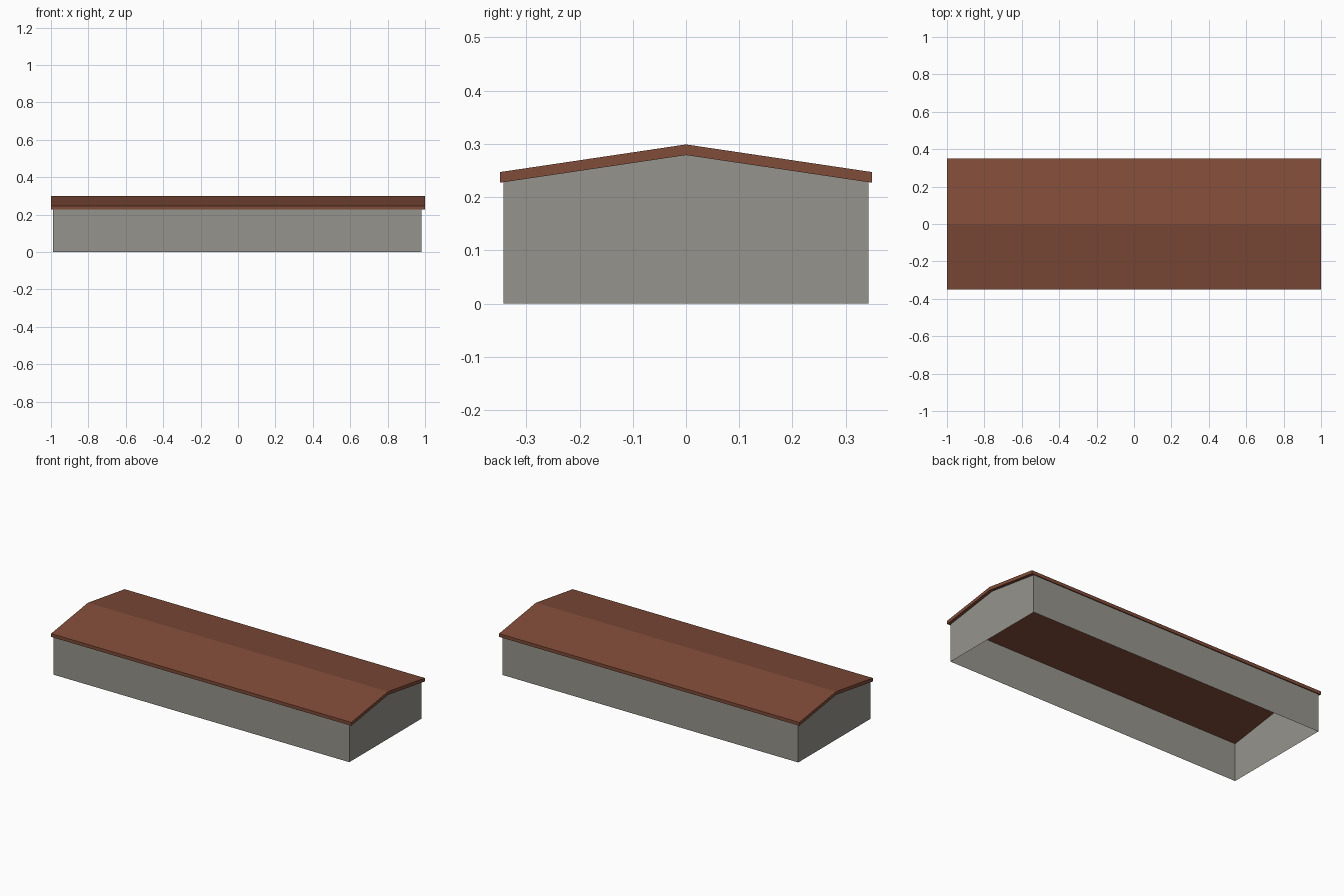
import bpy
import bmesh

if "Cube" in bpy.data.objects:
    bpy.data.objects.remove(bpy.data.objects["Cube"])


def material(name, rgb):
    mat = bpy.data.materials.new(name)
    mat.diffuse_color = (*rgb, 1.0)
    mat.use_nodes = True
    mat.node_tree.nodes["Principled BSDF"].inputs["Base Color"].default_value = mat.diffuse_color
    return mat


def extrude_profile(name, profile, x0, x1, mat, open_bottom=False):
    """Sweep a closed (y, z) profile along x, optionally leaving the base open."""
    bm = bmesh.new()
    a = [bm.verts.new((x0, y, z)) for y, z in profile]
    b = [bm.verts.new((x1, y, z)) for y, z in profile]
    n = len(profile)
    bm.faces.new(a)
    bm.faces.new(b[::-1])
    for i in range(n):
        j = (i + 1) % n
        bm.faces.new((a[i], b[i], b[j], a[j]))
    bmesh.ops.recalc_face_normals(bm, faces=bm.faces)
    if open_bottom:
        # keep only upright faces: no floor, no ceiling
        flat = [f for f in bm.faces if abs(f.normal.z) > 0.5]
        bmesh.ops.delete(bm, geom=flat, context='FACES')
    mesh = bpy.data.meshes.new(name)
    bm.to_mesh(mesh)
    bm.free()
    mesh.materials.append(mat)
    obj = bpy.data.objects.new(name, mesh)
    bpy.context.collection.objects.link(obj)
    return obj


wall_grey = material("wall grey", (0.305, 0.296, 0.262))
roof_brown = material("roof red brown", (0.216, 0.072, 0.041))

EAVE_Y, EAVE_Z, RIDGE_Z, THICK = 0.35, 0.227, 0.279, 0.02
WALL_Y = 0.343
wall_top = RIDGE_Z - (RIDGE_Z - EAVE_Z) * WALL_Y / EAVE_Y

# Hollow walls with gabled ends
extrude_profile("walls",
                [(-WALL_Y, 0), (WALL_Y, 0), (WALL_Y, wall_top),
                 (0, RIDGE_Z), (-WALL_Y, wall_top)],
                -0.988, 0.982, wall_grey, open_bottom=True)

# Low-pitched gable roof slab, slightly overhanging
extrude_profile("roof",
                [(-EAVE_Y, EAVE_Z), (0, RIDGE_Z), (EAVE_Y, EAVE_Z),
                 (EAVE_Y, EAVE_Z + THICK), (0, RIDGE_Z + THICK),
                 (-EAVE_Y, EAVE_Z + THICK)],
                -1.0, 1.0, roof_brown)
